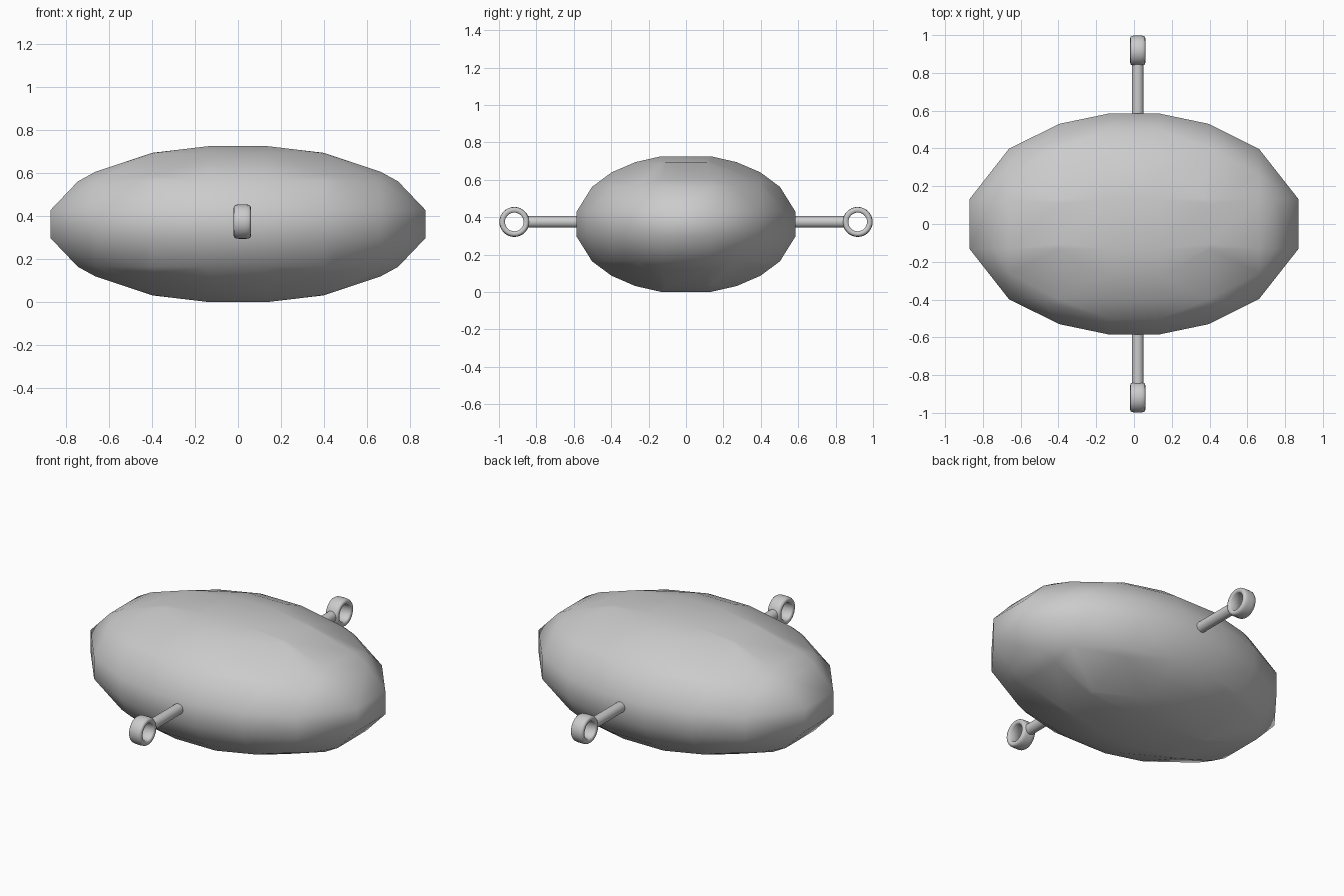
import bpy, bmesh, math
from itertools import product
from mathutils import Matrix, Vector

if "Cube" in bpy.data.objects:
    bpy.data.objects.remove(bpy.data.objects["Cube"])


def finish(bm, name, angle):
    bmesh.ops.recalc_face_normals(bm, faces=bm.faces)
    mesh = bpy.data.meshes.new(name)
    bm.to_mesh(mesh)
    bm.free()
    ob = bpy.data.objects.new(name, mesh)
    bpy.context.collection.objects.link(ob)
    bpy.ops.object.select_all(action='DESELECT')
    ob.select_set(True)
    bpy.context.view_layer.objects.active = ob
    bpy.ops.object.shade_smooth_by_angle(angle=math.radians(angle))
    return ob


# Body: coarse ellipsoid whose vertices lie where a regular lattice crosses it
RADII = (0.907, 0.601, 0.376)
CELL = (0.265, 0.265, 0.1325)
bm = bmesh.new()
for axis in range(3):
    u, v = [k for k in range(3) if k != axis]
    for i, j in product(range(-4, 4), repeat=2):
        p = Vector((0, 0, 0))
        p[u], p[v] = (i + 0.5) * CELL[u], (j + 0.5) * CELL[v]
        rest = 1 - (p[u] / RADII[u]) ** 2 - (p[v] / RADII[v]) ** 2
        if rest > 0:
            for sign in (-1, 1):
                p[axis] = sign * RADII[axis] * math.sqrt(rest)
                bm.verts.new(p + Vector((0, 0, 0.3635)))
bmesh.ops.remove_doubles(bm, verts=bm.verts, dist=0.012)
bmesh.ops.convex_hull(bm, input=bm.verts)
bmesh.ops.dissolve_limit(bm, angle_limit=math.radians(1), verts=bm.verts, edges=bm.edges)
finish(bm, "body", 80)

# Rods and eye rings, one per side
X, Z = 0.02, 0.375
RING = [(-0.033, 0.050), (0.033, 0.050), (0.038, 0.055), (0.040, 0.065),
        (0.038, 0.073), (0.030, 0.078), (0.015, 0.080), (-0.015, 0.080),
        (-0.030, 0.078), (-0.038, 0.073), (-0.040, 0.065), (-0.038, 0.055)]
for side, label in ((-1, "front"), (1, "back")):
    bm = bmesh.new()
    bmesh.ops.create_cone(
        bm, cap_ends=True, segments=24, radius1=0.031, radius2=0.031, depth=0.35,
        matrix=Matrix.Translation((X, side * 0.68, Z)) @ Matrix.Rotation(math.pi / 2, 4, 'X'))
    finish(bm, label + "_rod", 40)

    bm = bmesh.new()
    n = 32
    loops = [[bm.verts.new((X + w, side * 0.918 + r * math.cos(2 * math.pi * k / n),
                            Z + r * math.sin(2 * math.pi * k / n))) for w, r in RING]
             for k in range(n)]
    for k in range(n):
        a, b = loops[k], loops[(k + 1) % n]
        for m in range(len(RING)):
            q = (m + 1) % len(RING)
            bm.faces.new((a[m], a[q], b[q], b[m]))
    finish(bm, label + "_ring", 50)
